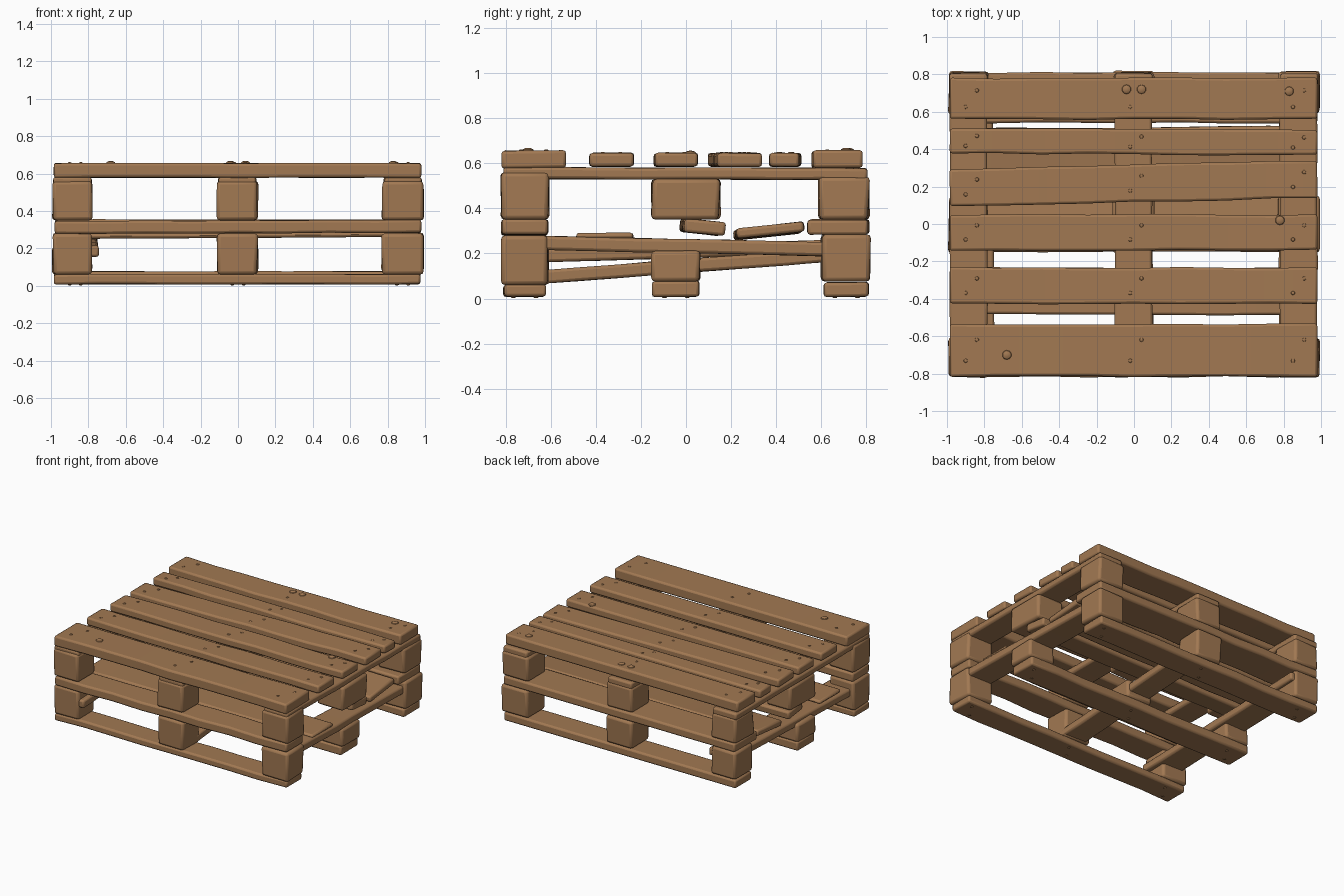
import bpy, bmesh, math, random
from mathutils import Matrix, Vector

random.seed(4)
if "Cube" in bpy.data.objects:
    bpy.data.objects.remove(bpy.data.objects["Cube"], do_unlink=True)


def material(name, rgb):
    m = bpy.data.materials.new(name)
    m.use_nodes = True
    m.diffuse_color = (*rgb, 1)
    shader = m.node_tree.nodes["Principled BSDF"]
    shader.inputs["Base Color"].default_value = (*rgb, 1)
    shader.inputs["Roughness"].default_value = 0.85
    return m


wood = material("worn wood", (0.36, 0.19, 0.085))


def finish(name, bm, bevel=0.0):
    mesh = bpy.data.meshes.new(name)
    bmesh.ops.recalc_face_normals(bm, faces=bm.faces)
    bm.to_mesh(mesh)
    bm.free()
    mesh.materials.append(wood)
    ob = bpy.data.objects.new(name, mesh)
    bpy.context.collection.objects.link(ob)
    if bevel:
        mod = ob.modifiers.new("worn edges", "BEVEL")
        mod.width, mod.segments = bevel, 2
        mod.limit_method = "ANGLE"
        mod.angle_limit = math.radians(40)
    bpy.ops.object.select_all(action="DESELECT")
    ob.select_set(True)
    bpy.context.view_layer.objects.active = ob
    bpy.ops.object.shade_smooth_by_angle(angle=math.radians(35))
    return ob


def plank(name, a, b, width, thick, roll=0, wobble=0.004):
    """Slightly crooked board whose centre line runs from a to b."""
    a, b = Vector(a), Vector(b)
    along = (b - a).normalized()
    side = Vector((0, 0, 1)).cross(along).normalized()
    up = along.cross(side)
    frame = Matrix((along, side, up)).transposed().to_4x4()
    frame = Matrix.Translation((a + b) / 2) @ frame @ Matrix.Rotation(math.radians(roll), 4, "X")
    bm = bmesh.new()
    bmesh.ops.create_cube(bm, size=1)
    long_edges = [e for e in bm.edges if abs(e.verts[0].co.x - e.verts[1].co.x) > 0.5]
    bmesh.ops.subdivide_edges(bm, edges=long_edges, cuts=7)
    bmesh.ops.scale(bm, verts=bm.verts, vec=((b - a).length, width, thick))
    # Shift each section's edges a little so the timber looks worn
    shifts = {}
    for v in bm.verts:
        key = (round(v.co.x, 3), v.co.y > 0)
        shift = shifts.setdefault(key, random.uniform(-wobble, wobble))
        v.co.y += shift
        v.co.z += shift * 0.5
    bmesh.ops.transform(bm, matrix=frame, verts=bm.verts)
    return finish(name, bm, 0.013)


def block(name, x, y, z):
    """Spacer block given by its ranges, with slightly uneven corners."""
    bm = bmesh.new()
    bmesh.ops.create_cube(bm, size=1)
    for v in bm.verts:
        v.co = [r[0] if c < 0 else r[1] for c, r in zip(v.co, (x, y, z))]
        v.co.x += random.uniform(-0.006, 0.006)
        v.co.y += random.uniform(-0.006, 0.006)
    return finish(name, bm, 0.018)


# Top deck boards: y at right end, y at left end, width
deck = [(-0.675, -0.675, 0.28), (-0.33, -0.33, 0.195), (-0.045, -0.045, 0.19),
        (0.195, 0.24, 0.2), (0.445, 0.435, 0.135), (0.67, 0.67, 0.22)]
for i, (y0, y1, w) in enumerate(deck):
    wide = i in (0, 5)
    z = 0.617 if wide else 0.615
    plank(f"top_deck_board_{i + 1}", (-0.985, y0, z), (0.98, y1, z), w, 0.078 if wide else 0.06)

# Upper stringers and blocks
columns = {"right": (-0.99, -0.78), "centre": (-0.11, 0.105), "left": (0.77, 0.99)}
for side, xr in columns.items():
    x = sum(xr) / 2
    plank(f"upper_stringer_{side}", (x, -0.81, 0.556), (x, 0.805, 0.552), 0.2, 0.052)
    block(f"upper_front_block_{side}", xr, (-0.82, -0.61), (0.35, 0.56))
    block(f"upper_middle_block_{side}", xr, (-0.15, 0.15), (0.35, 0.53))
    block(f"upper_back_block_{side}", xr, (0.59, 0.81), (0.35, 0.54))

# Middle layer: front and back runners plus loose tilted boards
plank("middle_front_runner", (-0.98, -0.715, 0.312), (0.98, -0.715, 0.318), 0.205, 0.068)
plank("middle_back_runner", (-0.98, 0.675, 0.317), (0.98, 0.675, 0.317), 0.27, 0.066)
plank("middle_centre_runner", (-0.97, 0.06, 0.317), (0.97, 0.085, 0.317), 0.18, 0.06, -6)
plank("middle_loose_board", (-0.96, 0.36, 0.295), (0.96, 0.375, 0.305), 0.3, 0.045, 6)
plank("middle_sagging_board", (-0.97, -0.36, 0.262), (0.97, -0.36, 0.278), 0.25, 0.028)

# Lower stringers, sagging, with the centre one dropped at the front
plank("lower_stringer_left", (0.88, -0.81, 0.25), (0.87, 0.8, 0.215), 0.2, 0.062)
plank("lower_stringer_right", (-0.85, -0.8, 0.185), (-0.86, 0.8, 0.235), 0.21, 0.06)
plank("lower_stringer_centre", (0.01, -0.66, 0.095), (-0.01, 0.8, 0.205), 0.19, 0.06)

# Lower blocks and bottom skids
for side, xr in columns.items():
    block(f"lower_front_block_{side}", xr, (-0.815, -0.61), (0.06, 0.28))
    block(f"lower_middle_block_{side}", xr, (-0.15, 0.06), (0.075, 0.212))
    block(f"lower_back_block_{side}", xr, (0.6, 0.815), (0.075, 0.285))
for name, y, w, top in (("front", -0.715, 0.185, 0.062), ("middle", -0.045, 0.205, 0.078),
                        ("back", 0.71, 0.195, 0.072)):
    plank(f"bottom_skid_{name}", (-0.985, y, (top + 0.008) / 2), (0.975, y, (top + 0.008) / 2),
          w, top - 0.008)


# Nail heads scattered on the deck, over the stringers, and under the skids
def nails(name, points, radius=0.011):
    bm = bmesh.new()
    for p in points:
        mat = Matrix.Translation(p) @ Matrix.Diagonal((1, 1, 0.5, 1))
        bmesh.ops.create_uvsphere(bm, u_segments=10, v_segments=6, radius=radius, matrix=mat)
    finish(name, bm)


top_nails = []
for i, (y0, y1, w) in enumerate(deck):
    for x in (-0.87, 0.01, 0.88):
        y = y0 + (y1 - y0) * (x + 1) / 2
        for s in (-1, 1):
            top_nails.append((x + s * 0.03, y + s * w * 0.2, 0.656 if i in (0, 5) else 0.645))
nails("deck_nails", top_nails)
nails("skid_nails", [(x + s * 0.03, y + s * 0.05, 0.007) for x in (-0.87, 0, 0.88)
                     for y in (-0.715, -0.045, 0.71) for s in (-1, 1)])

# Raised wood knots
nails("deck_knots", [(-0.04, 0.72, 0.655), (0.04, 0.72, 0.655), (0.83, 0.71, 0.655),
                     (-0.68, -0.7, 0.655), (0.78, 0.02, 0.643)], 0.026)
